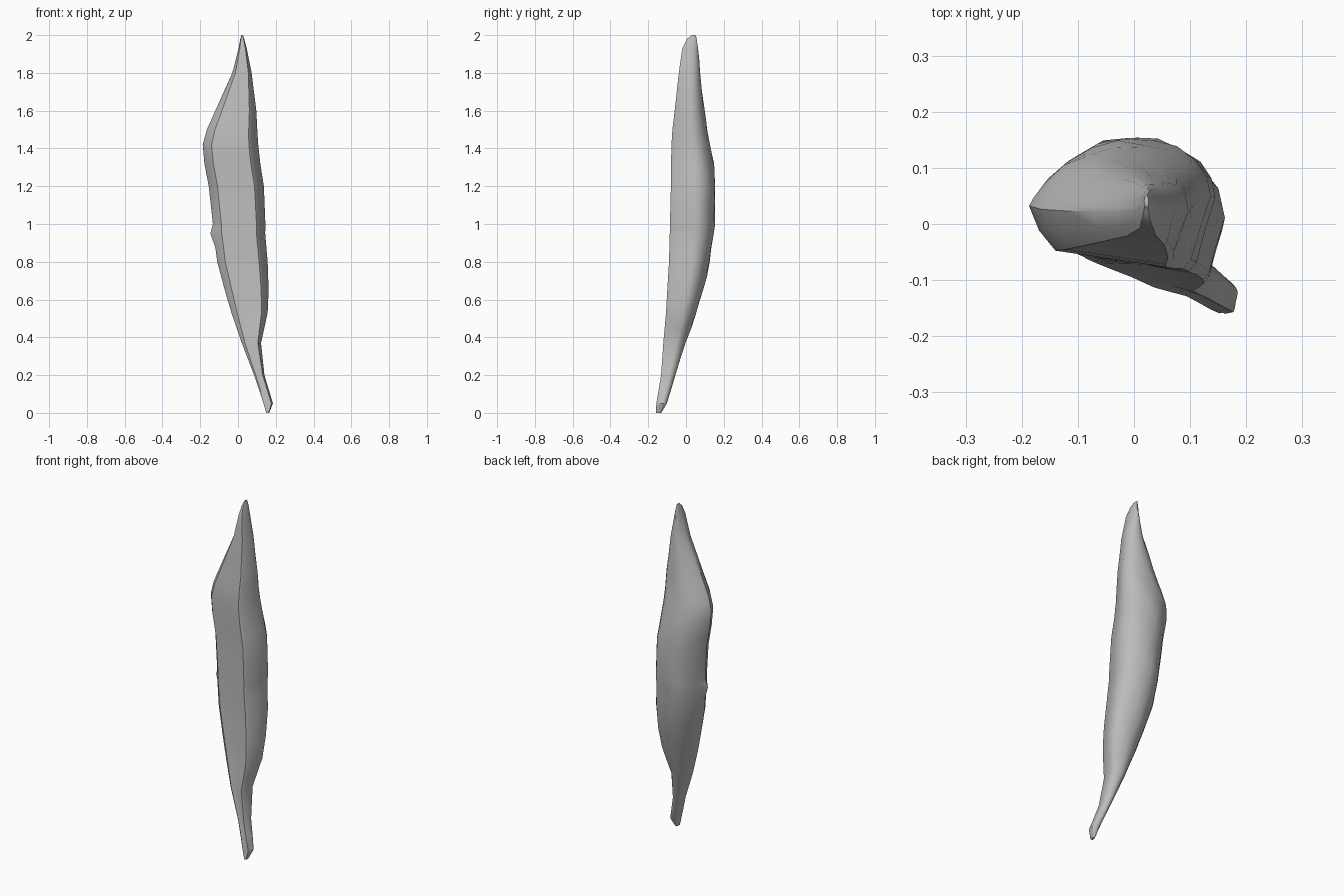
import bpy
import bmesh
import math

# Remove the default cube
default_cube = bpy.data.objects.get("Cube")
if default_cube:
    bpy.data.objects.remove(default_cube, do_unlink=True)

# Stations along the blade: height, left edge, right edge, front, back
STATIONS = [
    (0, .15, .165, -.16, -.13),
    (.05, .135, .185, -.157, -.1),
    (.2, .085, .14, -.132, -.055),
    (.37, .02, .122, -.12, 0),
    (.53, -.035, .157, -.106, .058),
    (.65, -.07, .162, -.099, .095),
    (.8, -.11, .157, -.09, .13),
    (.95, -.13, .144, -.086, .152),
    (1, -.133, .145, -.085, .156),
    (1.2, -.155, .137, -.08, .16),
    (1.32, -.178, .118, -.079, .15),
    (1.42, -.187, .107, -.077, .133),
    (1.5, -.165, .102, -.072, .117),
    (1.6, -.12, .097, -.06, .1),
    (1.8, -.03, .072, -.038, .077),
    (1.93, .003, .046, -.02, .065),
    (1.98, .012, .033, .005, .058),
    (2, .018, .026, .03, .052),
]


def mix(a, b, t):
    return a + (b - a) * t


def station_at(z):
    """Interpolate the outline between neighbouring stations."""
    for low, high in zip(STATIONS, STATIONS[1:]):
        if z <= high[0]:
            t = (z - low[0]) / (high[0] - low[0])
            return [mix(a, b, t) for a, b in zip(low, high)]
    return list(STATIONS[-1])


def section(z):
    """Broad front, ridge on the left of the front, rounded flaked back."""
    height, left, right, front, back = station_at(z)
    side = mix(.1, .52, min(z / 1.4, 1))
    rear = mix(.6, .5, z / 2)
    # Small barb where the thin edge is notched
    barb = max(0, 1 - abs(z - .95) / .05) * .06
    outline = [(-barb, side), (.06, side * .6), (.16, side * .27),
               (.5, .07), (.83, 0), (.88, .07), (.94, rear * .6), (1, rear)]
    # Back arc: full towards the right edge, flatter towards the thin edge
    steps = 10
    for i in range(1, steps):
        angle = math.pi * i / steps
        base = mix(rear, side, i / steps)
        power = .9 if angle < math.pi / 2 else 1.6
        u = .5 + .5 * math.cos(angle)
        v = base + (1 - base) * math.sin(angle) ** power
        # Shallow slanting flake scars
        scar = abs(math.sin(z * 11 + i * .9)) * .03 * math.sin(angle)
        outline.append((u, v - scar))
    return [(mix(left, right, u), mix(front, back, v), height)
            for u, v in outline]


def make_material(name, value):
    material = bpy.data.materials.new(name)
    material.use_nodes = True
    colour = (value, value, value, 1)
    material.diffuse_color = colour
    shader = material.node_tree.nodes["Principled BSDF"]
    shader.inputs["Base Color"].default_value = colour
    return material


def loft(name, heights, material):
    """Skin a stack of closed sections and cap both ends."""
    bm = bmesh.new()
    rings = [[bm.verts.new(p) for p in section(z)] for z in heights]
    for lower, upper in zip(rings, rings[1:]):
        count = len(lower)
        for i in range(count):
            j = (i + 1) % count
            bm.faces.new((lower[i], lower[j], upper[j], upper[i]))
    bm.faces.new(rings[0])
    bm.faces.new(rings[-1])
    bmesh.ops.recalc_face_normals(bm, faces=bm.faces)
    mesh = bpy.data.meshes.new(name)
    bm.to_mesh(mesh)
    bm.free()
    mesh.materials.append(material)
    obj = bpy.data.objects.new(name, mesh)
    bpy.context.collection.objects.link(obj)
    return obj


# Stone blade, with extra sections between the stations
heights = {row[0] for row in STATIONS}
heights.update(mix(low[0], high[0], .5)
               for low, high in zip(STATIONS, STATIONS[1:]))
stone = make_material("stone grey", .5)
blade = loft("stone_blade", sorted(heights), stone)

# Smooth faces with crisp ridges
bpy.ops.object.select_all(action="DESELECT")
blade.select_set(True)
bpy.context.view_layer.objects.active = blade
bpy.ops.object.shade_smooth_by_angle(angle=math.radians(35))
